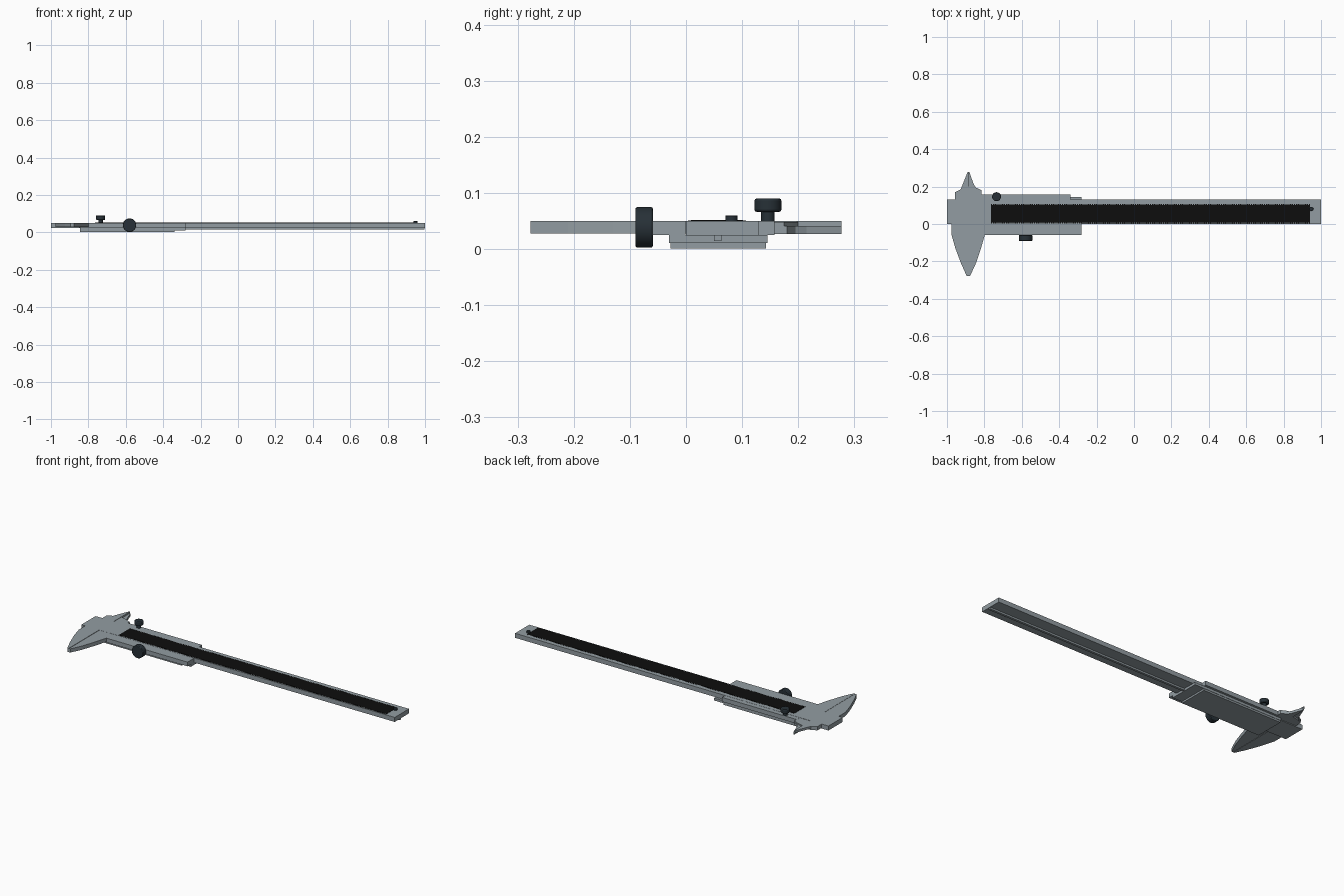
import bpy, bmesh, math
from mathutils import Matrix, Vector

if "Cube" in bpy.data.objects:
    bpy.data.objects.remove(bpy.data.objects["Cube"])


def material(name, rgb):
    m = bpy.data.materials.new(name)
    m.diffuse_color = (*rgb, 1)
    m.use_nodes = True
    m.node_tree.nodes["Principled BSDF"].inputs["Base Color"].default_value = m.diffuse_color
    return m


STEEL = material("brushed steel", (0.29, 0.335, 0.36))
DARK = material("dark blue steel", (0.02, 0.03, 0.038))
BLACK = material("scale black", (0.004, 0.004, 0.004))


def finish(name, bm, mat, bevel=0.0):
    bmesh.ops.recalc_face_normals(bm, faces=bm.faces)
    me = bpy.data.meshes.new(name)
    bm.to_mesh(me)
    bm.free()
    me.materials.append(mat)
    ob = bpy.data.objects.new(name, me)
    bpy.context.collection.objects.link(ob)
    if bevel:
        b = ob.modifiers.new("bevel", 'BEVEL')
        b.width, b.segments, b.limit_method = bevel, 2, 'ANGLE'
    return ob


def add_box(bm, x0, x1, y0, y1, z0, z1):
    mtx = Matrix.Translation(((x0 + x1) / 2, (y0 + y1) / 2, (z0 + z1) / 2))
    mtx = mtx @ Matrix.Diagonal((x1 - x0, y1 - y0, z1 - z0, 1))
    bmesh.ops.create_cube(bm, size=1, matrix=mtx)


def box(name, *dims, mat=STEEL, bevel=0.0):
    bm = bmesh.new()
    add_box(bm, *dims)
    return finish(name, bm, mat, bevel)


def prism(name, pts, z0, z1, mat=STEEL, bevel=0.0):
    bm = bmesh.new()
    face = bm.faces.new([bm.verts.new((x, y, z0)) for x, y in pts])
    top = bmesh.ops.extrude_face_region(bm, geom=[face])["geom"]
    verts = [v for v in top if isinstance(v, bmesh.types.BMVert)]
    bmesh.ops.translate(bm, verts=verts, vec=(0, 0, z1 - z0))
    return finish(name, bm, mat, bevel)


def cylinder(name, centre, radius, depth, axis='Z', bevel=0.0):
    bm = bmesh.new()
    rot = Matrix.Rotation(math.pi / 2, 4, 'X') if axis == 'Y' else Matrix()
    bmesh.ops.create_cone(bm, cap_ends=True, segments=40, radius1=radius, radius2=radius,
                          depth=depth, matrix=Matrix.Translation(Vector(centre)) @ rot)
    ob = finish(name, bm, DARK, bevel)
    bpy.context.view_layer.objects.active = ob
    ob.select_set(True)
    bpy.ops.object.shade_smooth_by_angle(angle=math.radians(35))
    ob.select_set(False)
    return ob


# Main beam and the depth rod beneath it
box("beam", -1, 1, 0, 0.13, 0.024, 0.05)
box("depth_rod", -0.8, 0.997, 0.05, 0.063, 0.014, 0.0245)

# Printed scale with fine tick ends on both long edges
bm = bmesh.new()
add_box(bm, -0.765, 0.94, 0.009, 0.102, 0.0498, 0.0512)
for i in range(171):
    x = -0.765 + i * 0.01
    add_box(bm, x, x + 0.006, 0.004, 0.107, 0.0498, 0.0511)
finish("scale_band", bm, BLACK)

# Sliding carriage: lips beside the beam, under body and back cover
box("slide_lower_lip", -0.85, -0.28, -0.06, -0.0005, 0.025, 0.0495)
box("slide_upper_lip", -0.82, -0.34, 0.1305, 0.158, 0.025, 0.0495)
box("slide_body", -0.845, -0.28, -0.03, 0.145, 0.011, 0.025)
box("back_cover", -0.845, -0.34, -0.028, 0.143, 0.001, 0.011)

# Large outside jaws
prism("fixed_outside_jaw", [(-0.975, 0), (-0.975, -0.06), (-0.955, -0.13), (-0.925, -0.21),
                            (-0.895, -0.277), (-0.886, -0.277), (-0.886, 0)], 0.028, 0.05)
prism("moving_outside_jaw", [(-0.884, 0), (-0.884, -0.277), (-0.876, -0.277), (-0.845, -0.21),
                             (-0.818, -0.13), (-0.798, -0.06), (-0.798, 0)], 0.028, 0.0495)

# Small inside jaws, one lying over the other
prism("fixed_inside_jaw", [(-0.957, 0.13), (-0.957, 0.17), (-0.927, 0.185), (-0.915, 0.215),
                           (-0.89, 0.277), (-0.884, 0.277), (-0.884, 0.13)], 0.037, 0.05)
prism("moving_inside_jaw", [(-0.886, 0.13), (-0.886, 0.277), (-0.88, 0.277), (-0.858, 0.215),
                            (-0.846, 0.195), (-0.815, 0.18), (-0.815, 0.13)], 0.027, 0.041)
prism("jaw_root", [(-0.884, 0.13), (-0.884, 0.2), (-0.846, 0.19), (-0.815, 0.175),
                   (-0.815, 0.13)], 0.027, 0.0485)
prism("fixed_jaw_root", [(-0.957, 0.13), (-0.957, 0.168), (-0.927, 0.183),
                         (-0.886, 0.19), (-0.886, 0.13)], 0.028, 0.037)

# Thumb wheel, clamping screw and end stop
cylinder("thumb_wheel", (-0.58, -0.0745, 0.0385), 0.036, 0.031, 'Y', 0.003)
cylinder("clamp_screw_stem", (-0.735, 0.146, 0.057), 0.012, 0.024)
cylinder("clamp_screw_head", (-0.735, 0.146, 0.078), 0.024, 0.024, 'Z', 0.004)
cylinder("end_stop", (0.948, 0.081, 0.054), 0.011, 0.011, 'Z', 0.001)
